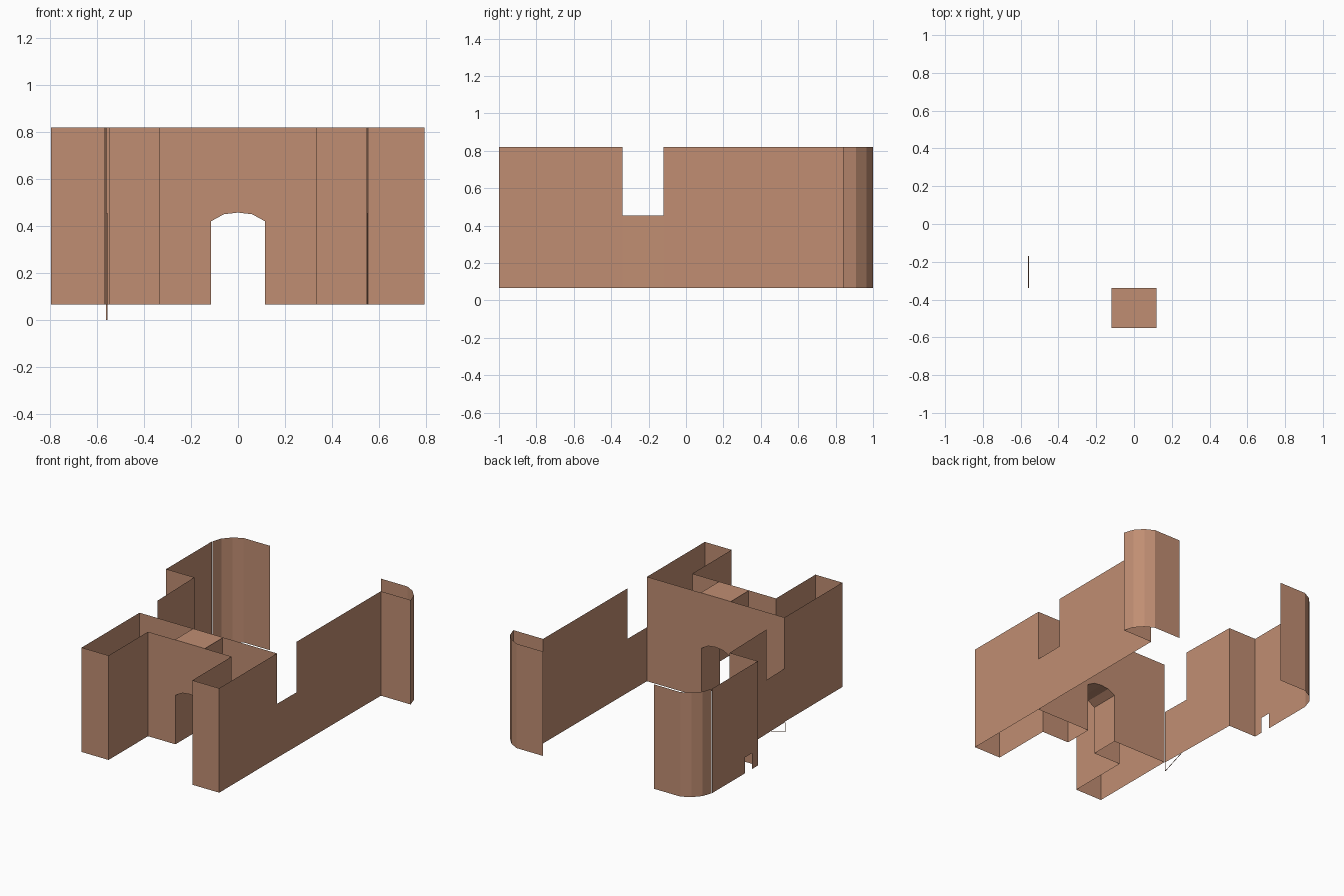
import bpy

if "Cube" in bpy.data.objects:
    bpy.data.objects.remove(bpy.data.objects["Cube"])

Z0, ZT, SILL = 0.065, 0.82, 0.455

clay = bpy.data.materials.new("clay")
clay.diffuse_color = (0.53, 0.27, 0.17, 1)
clay.use_nodes = True
clay.node_tree.nodes["Principled BSDF"].inputs["Base Color"].default_value = clay.diffuse_color


def make(name, verts, faces):
    me = bpy.data.meshes.new(name)
    me.from_pydata(verts, [], faces)
    me.materials.append(clay)
    ob = bpy.data.objects.new(name, me)
    bpy.context.collection.objects.link(ob)
    return ob


def ribbon(name, pts, z0=Z0, z1=ZT):
    """Thin upright wall following a plan outline."""
    n = len(pts)
    verts = [(x, y, z0) for x, y in pts] + [(x, y, z1) for x, y in pts]
    return make(name, verts, [(i, i + 1, n + i + 1, n + i) for i in range(n - 1)])


def panel(name, verts):
    return make(name, verts, [tuple(range(len(verts)))])


def mirror_x(pts):
    return [(-x, y) for x, y in pts]


FRONT, MID, CROSS = -1.0, -0.55, -0.34

# Front block: two projecting wings
wing = [(0.55, CROSS), (0.55, FRONT), (0.335, FRONT), (0.335, MID)]
ribbon("right_wing", wing)
ribbon("left_wing", mirror_x(wing))

# Facade and cross wall, each with the arched doorway
arch = [(-0.115, Z0), (-0.115, 0.42), (-0.06, 0.45), (0, 0.457),
        (0.06, 0.45), (0.115, 0.42), (0.115, Z0)]
for name, y, w in (("facade", MID, 0.335), ("cross_wall", CROSS, 0.55)):
    outline = [(-w, ZT), (-w, Z0)] + arch + [(w, Z0), (w, ZT)]
    panel(name, [(x, y, z) for x, z in outline])

# Passage: vaulted ceiling, side walls and top cap
vault = arch[1:-1]
n = len(vault)
make("passage_vault", [(x, y, z) for y in (MID, CROSS) for x, z in vault],
     [(i, i + 1, n + i + 1, n + i) for i in range(n - 1)])
for side, x in (("left", -0.115), ("right", 0.115)):
    ribbon(side + "_passage_wall", [(x, MID), (x, CROSS)])
panel("passage_cap", [(-0.12, MID, ZT), (0.12, MID, ZT), (0.12, CROSS, ZT), (-0.12, CROSS, ZT)])

# Low sills under the side openings
ribbon("right_sill", [(0.55, CROSS), (0.552, -0.12)], Z0, SILL)
ribbon("left_sill", [(-0.555, CROSS), (-0.56, -0.12)], Z0, SILL)

# Rear side walls with rounded back corners
corner = [(0.793, 0.84), (0.77, 0.91), (0.72, 0.965), (0.655, 1.0), (0.443, 1.0)]
ribbon("right_rear_wall", [(0.552, -0.12), (0.555, 0.84)] + corner)
ribbon("left_rear_wall", [(-0.56, -0.12), (-0.57, 0.315), (-0.795, 0.315)])
ribbon("left_rear_corner", mirror_x(corner))

# Left outer wall with a small notch at the foot
notch = [(0.315, ZT), (0.315, Z0), (0.38, Z0), (0.38, 0.18), (0.46, 0.18),
         (0.46, Z0), (0.84, Z0), (0.84, ZT)]
panel("left_outer_wall", [(-0.795, y, z) for y, z in notch])

# Thin drooping edge strip below the left sill
tri = [(-0.34, Z0), (-0.34, 0.0), (-0.17, Z0)]
make("edge_strip", [(x, y, z) for x in (-0.561, -0.556) for y, z in tri],
     [(0, 1, 4, 3), (1, 2, 5, 4)])
